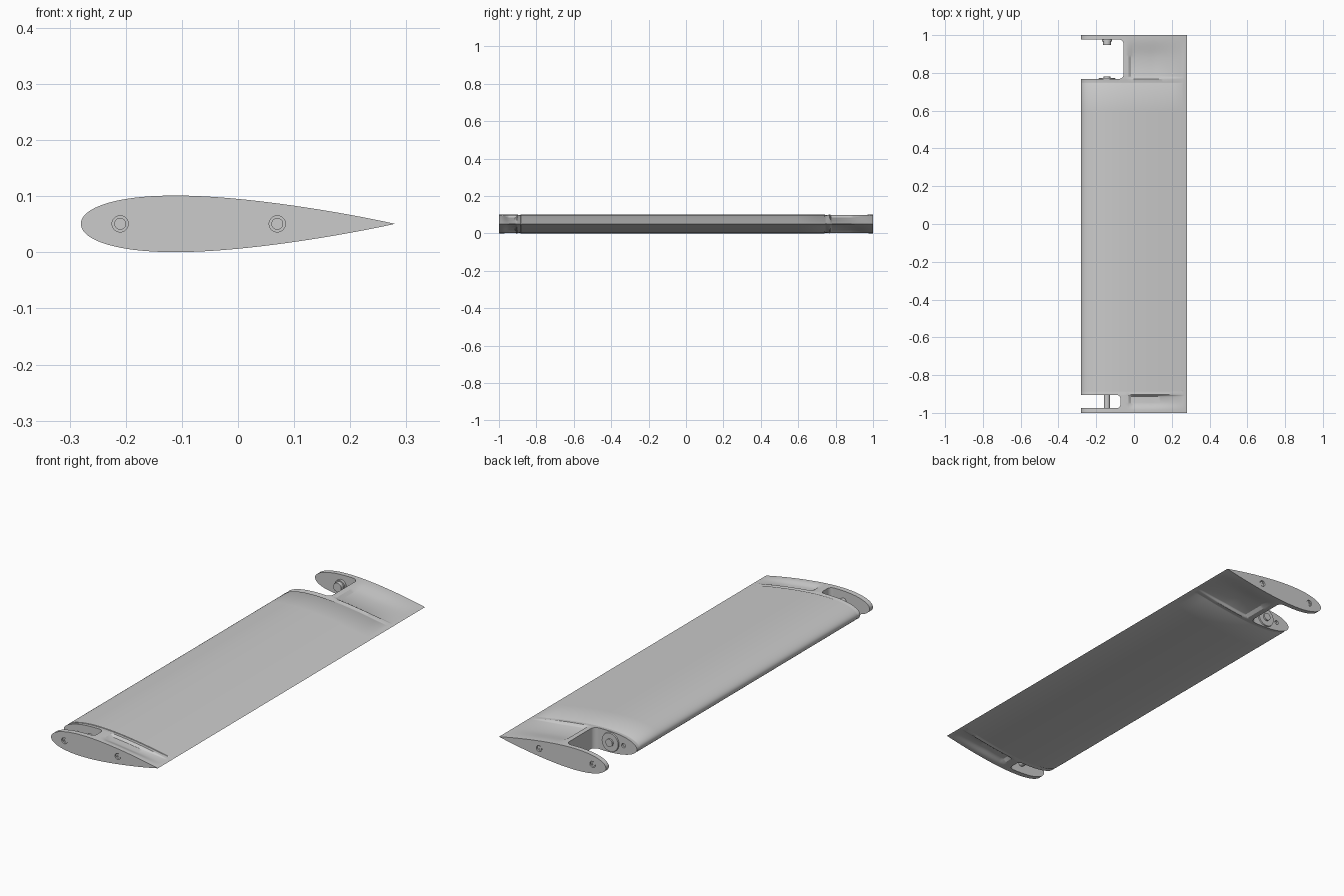
import bpy, bmesh, math
from mathutils import Matrix

if "Cube" in bpy.data.objects:
    bpy.data.objects.remove(bpy.data.objects["Cube"])

CH, ZC = 0.56, 0.0508


def smooth(a, b, v):
    t = min(1, max(0, (v - a) / (b - a)))
    return t * t * (3 - 2 * t)


def half(x):
    # symmetric wing section, half thickness at x
    u = min(1, max(0, (x + 0.28) / CH))
    return max(0, 0.9 * CH * (0.2969 * math.sqrt(u) - 0.126 * u - 0.3516 * u**2 + 0.2843 * u**3 - 0.1036 * u**4))


def inset(x, y):
    # shallow panels behind the notches, and the thin seams beside the ribs
    inx = smooth(-0.032, -0.014, x) * (1 - smooth(0.25, 0.275, x))
    far = smooth(0.768, 0.782, y) * (1 - smooth(0.88, 0.985, y))
    near = smooth(0.903, 0.913, -y) * (1 - smooth(0.945, 0.985, -y))
    d = min(0.011, 0.35 * half(x)) * inx * max(far, near)
    for seam in (0.748, -0.886):
        if abs(y - seam) < 0.0025:
            d = max(d, min(0.003, 0.2 * half(x)) * (1 - smooth(0.25, 0.26, x)))
    return d


def finish(name, bm, smooth_shade=True):
    bmesh.ops.recalc_face_normals(bm, faces=bm.faces)
    me = bpy.data.meshes.new(name)
    bm.to_mesh(me)
    bm.free()
    ob = bpy.data.objects.new(name, me)
    bpy.context.collection.objects.link(ob)
    if smooth_shade:
        shade(ob)
    return ob


def shade(ob):
    bpy.ops.object.select_all(action='DESELECT')
    ob.select_set(True)
    bpy.context.view_layer.objects.active = ob
    bpy.ops.object.shade_smooth_by_angle(angle=math.radians(30))


def rod(name, x, y0, y1, r, segs=32, r2=None):
    # round part running along y
    bm = bmesh.new()
    m = Matrix.Translation((x, (y0 + y1) / 2, ZC)) @ Matrix.Rotation(-math.pi / 2, 4, 'X')
    bmesh.ops.create_cone(bm, cap_ends=True, segments=segs, radius1=r,
                          radius2=r if r2 is None else r2, depth=y1 - y0, matrix=m)
    return finish(name, bm)


def cut(ob, cutter):
    cutter.hide_render = True
    mod = ob.modifiers.new("cut", 'BOOLEAN')
    mod.operation, mod.solver, mod.object = 'DIFFERENCE', 'EXACT', cutter
    bpy.context.view_layer.objects.active = ob
    bpy.ops.object.modifier_apply(modifier=mod.name)
    bpy.data.objects.remove(cutter, do_unlink=True)


def notch(y0, y1, x1, r):
    # slot open at the leading edge with rounded inner corners
    pts = [(-0.4, y0)]
    for cy, a0 in ((y0 + r, -90), (y1 - r, 0)):
        for i in range(9):
            a = math.radians(a0 + i * 90 / 8)
            pts.append((x1 - r + r * math.cos(a), cy + r * math.sin(a)))
    pts.append((-0.4, y1))
    bm = bmesh.new()
    f = bm.faces.new([bm.verts.new((x, y, -0.1)) for x, y in pts])
    top = bmesh.ops.extrude_face_region(bm, geom=[f])['geom']
    bmesh.ops.translate(bm, vec=(0, 0, 0.3), verts=[v for v in top if isinstance(v, bmesh.types.BMVert)])
    return finish("notch_cutter", bm, False)


# wing body lofted along y
N = 60
xs = [0.28 * math.cos(math.pi * i / N) for i in range(N + 1)]
ys = {-1, 1, -0.88, -0.8835, -0.8845, -0.8875, -0.8885, 0.7455, 0.7465, 0.7495, 0.7505, 0.74}
ys |= {-0.903 - i * 0.0025 for i in range(5)} | {-0.945 - i * 0.008 for i in range(6)}
ys |= {0.768 + i * 0.0035 for i in range(5)} | {0.88 + i * 0.015 for i in range(8)}
ys |= {-0.8 + i * 0.2 for i in range(8)}
bm = bmesh.new()
rings = []
for y in sorted(ys):
    top = [(x, y, ZC + half(x) - inset(x, y)) for x in xs]
    low = [(x, y, ZC - half(x) + inset(x, y)) for x in xs[1:-1]][::-1]
    rings.append([bm.verts.new(p) for p in top + low])
n = len(rings[0])
for a, b in zip(rings, rings[1:]):
    for i in range(n):
        j = (i + 1) % n
        bm.faces.new((a[i], a[j], b[j], b[i]))
bm.faces.new(rings[0])
bm.faces.new(rings[-1])
wing = finish("wing_body", bm, False)

# notches at both tips
cut(wing, notch(0.768, 0.977, -0.055, 0.025))
cut(wing, notch(-0.975, -0.905, -0.072, 0.02))

# screw holes in the tip faces and in the ribs inside the notches
for x in (-0.21, 0.07):
    for s in (-1, 1):
        cut(wing, rod("hole_cutter", x, s - 0.008, s + 0.008, 0.0145))
cut(wing, rod("hole_cutter", -0.21, 0.758, 0.78, 0.01))
cut(wing, rod("hole_cutter", -0.21, -0.92, -0.897, 0.01))
shade(wing)

# countersunk screws with a hex socket
for x in (-0.21, 0.07):
    for s in (-1, 1):
        y0, y1 = sorted((s * 0.99, s * 0.996))
        screw = rod("tip_screw", x, y0, y1, 0.0105)
        cut(screw, rod("socket_cutter", x, s * 0.998 - 0.004, s * 0.998 + 0.004, 0.005, 6))
        shade(screw)

# pivot bosses in the large notch and pin across the small one
rod("pivot_flange", -0.143, 0.766, 0.774, 0.045, 48, 0.043)
rod("pivot_hub", -0.143, 0.772, 0.782, 0.018)
rod("plate_boss_base", -0.143, 0.965, 0.979, 0.027)
rod("plate_boss", -0.143, 0.947, 0.967, 0.021)
rod("hinge_pin", -0.143, -0.977, -0.903, 0.016)
